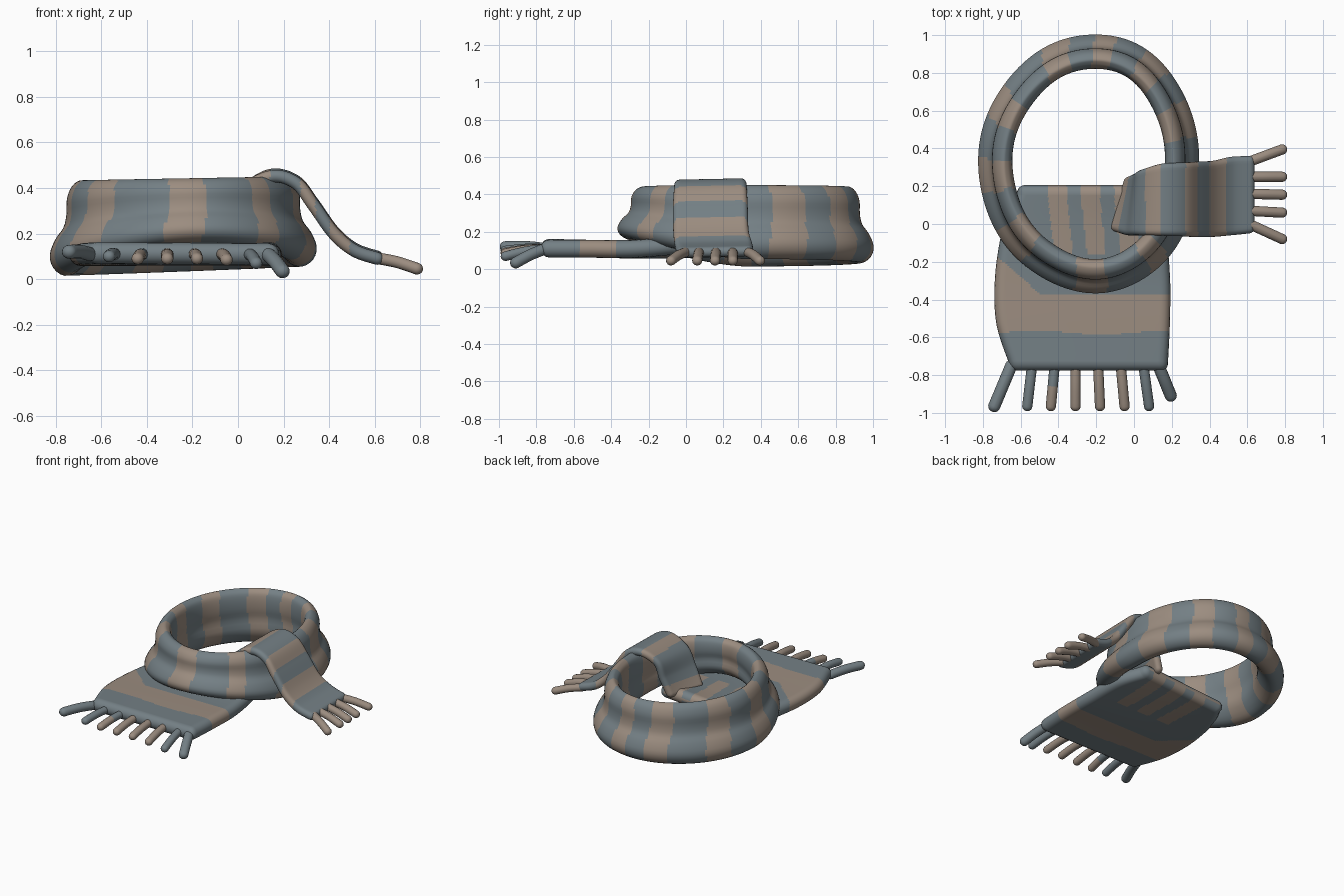
import bpy
import math
from mathutils import Vector

old = bpy.data.objects.get("Cube")
if old:
    bpy.data.objects.remove(old, do_unlink=True)


def make_material(name, rgb):
    mat = bpy.data.materials.new(name)
    mat.use_nodes = True
    mat.diffuse_color = (*rgb, 1)
    bsdf = mat.node_tree.nodes["Principled BSDF"]
    bsdf.inputs["Base Color"].default_value = (*rgb, 1)
    bsdf.inputs["Roughness"].default_value = 0.9
    return mat


GREY = make_material("slate grey wool", (0.175, 0.215, 0.235))
BROWN = make_material("taupe wool", (0.33, 0.265, 0.215))


def spline(points, u, closed=False):
    """Catmull-Rom point at u in 0..1."""
    n = len(points)
    s = u * (n if closed else n - 1)
    i = math.floor(s) if closed else min(math.floor(s), n - 2)
    f = s - i

    def get(k):
        return Vector(points[k % n] if closed else points[max(0, min(n - 1, k))])
    a, b, c, d = (get(i + k) for k in (-1, 0, 1, 2))
    return 0.5 * (2 * b + (c - a) * f + (2 * a - 5 * b + 4 * c - d) * f * f
                  + (3 * b - a - 3 * c + d) * f ** 3)


def loft(name, rows, is_brown, closed=False):
    """Skin rows of points, colouring each face by a rule on its centre."""
    m, n = len(rows[0]), len(rows)
    faces = []
    for i in range(n if closed else n - 1):
        j = (i + 1) % n
        faces += [(i * m + k, i * m + (k + 1) % m, j * m + (k + 1) % m, j * m + k)
                  for k in range(m)]
    if not closed:
        faces += [tuple(reversed(range(m))), tuple(range((n - 1) * m, n * m))]
    mesh = bpy.data.meshes.new(name)
    mesh.from_pydata([p for r in rows for p in r], [], faces)
    mesh.materials.append(GREY)
    mesh.materials.append(BROWN)
    for p in mesh.polygons:
        p.material_index = int(is_brown(p.center))
    obj = bpy.data.objects.new(name, mesh)
    bpy.context.collection.objects.link(obj)
    bpy.ops.object.select_all(action="DESELECT")
    obj.select_set(True)
    bpy.context.view_layer.objects.active = obj
    bpy.ops.object.mode_set(mode="EDIT")
    bpy.ops.mesh.select_all(action="SELECT")
    bpy.ops.mesh.normals_make_consistent(inside=False)
    bpy.ops.object.mode_set(mode="OBJECT")
    bpy.ops.object.shade_smooth_by_angle(angle=math.radians(50))
    return obj


def ribbon(name, edge_a, edge_b, thick, is_brown, steps, across):
    """Padded strip between two edge paths, with rounded sides and ends."""
    half = thick / 2
    # outline: flat part position, and direction on the rounded side
    outline = []
    for sign in (1, -1):
        arc = [math.radians(-90 + 180 * k / 8) for k in range(9)]
        outline += [(sign, sign * math.cos(t), sign * math.sin(t)) for t in arc]
        outline += [(sign * (1 - 2 * k / across), 0, sign) for k in range(1, across)]

    def section(frame, angle=0, sign=1):
        mid, side, along = frame
        across_dir = side.normalized()
        up = across_dir.cross(along).normalized()
        flat = across_dir * (side.length - half)
        centre = mid + along * sign * half * math.sin(angle)
        r = half * math.cos(angle)
        return [centre + flat * f + across_dir * c * r + up * s * r
                for f, c, s in outline]

    frames = []
    for i in range(steps + 1):
        u = i / steps
        a, b = spline(edge_a, u), spline(edge_b, u)
        ahead = spline(edge_a, min(1, u + .01)) + spline(edge_b, min(1, u + .01))
        behind = spline(edge_a, max(0, u - .01)) + spline(edge_b, max(0, u - .01))
        frames.append(((a + b) / 2, (b - a) / 2, (ahead - behind).normalized()))
    caps = [math.radians(d) for d in (20, 40, 60, 80)]
    rows = [section(frames[0], a, -1) for a in reversed(caps)]
    rows += [section(f) for f in frames]
    rows += [section(frames[-1], a, 1) for a in caps]
    return loft(name, rows, is_brown)


# Neck loop: a flared, folded collar swept round an oval
CX, CY = -0.24, 0.32
profile = [(.02, 0), (.07, .08), (.085, .22), (.06, .38), (.025, .5), (.012, .64),
           (.01, .8), (-.012, .93), (-.045, .99), (-.065, .975), (-.085, .92),
           (-.095, .8), (-.095, .65), (-.085, .48), (-.09, .25), (-.04, .05)]
loop_rows = []
for i in range(240):
    t = math.tau * i / 240
    c, s = math.cos(t), math.sin(t)
    bottom = .035 + .02 * c + .125 * max(0, -s) ** 1.5
    top = .445 + .008 * c
    ripple = .003 * math.sin(7 * t)
    row = []
    for k in range(48):
        off, h = spline(profile, k / 48, True)
        off += ripple * math.sin(math.pi * h)
        row.append(Vector((CX + .035 * s * s + (.5 + off) * c, CY + (.6 + off) * s,
                           bottom + (top - bottom) * h)))
    loop_rows.append(row)
# stripe centre angle and half width
LOOP_STRIPES = [(21, 9), (54, 8), (85, 6), (113, 8), (152, 8), (186, 8),
                (220, 9), (267, 9), (308, 6), (345, 8)]


def loop_brown(p):
    s = (p.y - CY) / .6
    t = math.degrees(math.atan2(s, (p.x - CX - .035 * min(1, s * s)) / .5))
    t += 1.5 * math.sin(p.z * 14)
    return any(abs((t - a + 180) % 360 - 180) < w for a, w in LOOP_STRIPES)


loft("neck_loop", loop_rows, loop_brown, True)


# Front tail: wide flat panel lying under the loop
def panel_brown(p):
    if p.y > -.16:
        x = p.x + .015 * math.sin(p.y * 8)
        return any(abs(x - c) < .05 for c in (-.39, -.215, -.04))
    upper = -.37 + .9 * max(0, -.5 - p.x)
    return -.575 + .01 * math.sin(p.x * 9) < p.y < upper


ribbon("front_tail",
       [(-.62, .16, .11), (-.69, 0, .105), (-.735, -.27, .105), (-.73, -.52, .11),
        (-.665, -.73, .115)],
       [(.08, .16, .16), (.16, 0, .135), (.19, -.27, .11), (.19, -.52, .11),
        (.18, -.73, .11)], .095, panel_brown, steps=110, across=70)


# Side tail: strip rising inside the loop, over its rim and down outside
def strip_brown(p):
    if p.x < .14:
        return p.z < .24 or p.x > .06
    return .275 < p.x < .34 or .40 < p.x < .49


near = [(-.10, -.04), (-.03, -.06), (.03, -.06), (.15, -.062), (.255, -.065),
        (.33, -.07), (.42, -.068), (.51, -.06), (.61, -.05)]
far = [(-.02, .25), (.02, .27), (.05, .29), (.15, .32), (.255, .325),
       (.33, .33), (.42, .335), (.51, .355), (.61, .36)]
heights = [.17, .28, .39, .45, .42, .325, .20, .125, .09]
ribbon("side_tail",
       [(x, y, z) for (x, y), z in zip(near, heights)],
       [(x, y, z + .008) for (x, y), z in zip(far, heights)],
       .055, strip_brown, steps=100, across=24)


# Fringe: rounded tassels, slightly bowed along their length
def tassel(name, start, end, is_brown, radius):
    a, b = Vector(start), Vector(end)
    mid = (a + b) / 2 + Vector((0, 0, .006))
    side = (b - a).cross(Vector((0, 0, 1))).normalized() * radius
    ribbon(name, [p - side for p in (a, mid, b)], [p + side for p in (a, mid, b)],
           radius * 1.9, is_brown, steps=8, across=2)


front_fringe = [(-.65, -.74, .12), (-.54, -.565, .10), (-.42, -.44, .09),
                (-.31, -.31, .09), (-.19, -.18, .09), (-.07, -.05, .085),
                (.05, .08, .07), (.13, .195, .035)]
for i, (x0, x1, z1) in enumerate(front_fringe):
    # grey at the sides, one two-tone, brown in the middle
    brown_from = {2: -.85, 3: 0, 4: 0, 5: 0}.get(i, -2)
    tassel(f"front_tassel_{i + 1}", (x0, -.75, .11), (x1, -.91 if i == 7 else -.965, z1),
           lambda p: p.y < brown_from, .032 if i in (0, 7) else .027)

side_fringe = [(0, -.08), (.07, .06), (.16, .155), (.25, .25), (.33, .395)]
for i, (y0, y1) in enumerate(side_fringe):
    tassel(f"side_tassel_{i + 1}", (.61, y0, .092), (.785, y1, .046),
           lambda p: True, .027)
